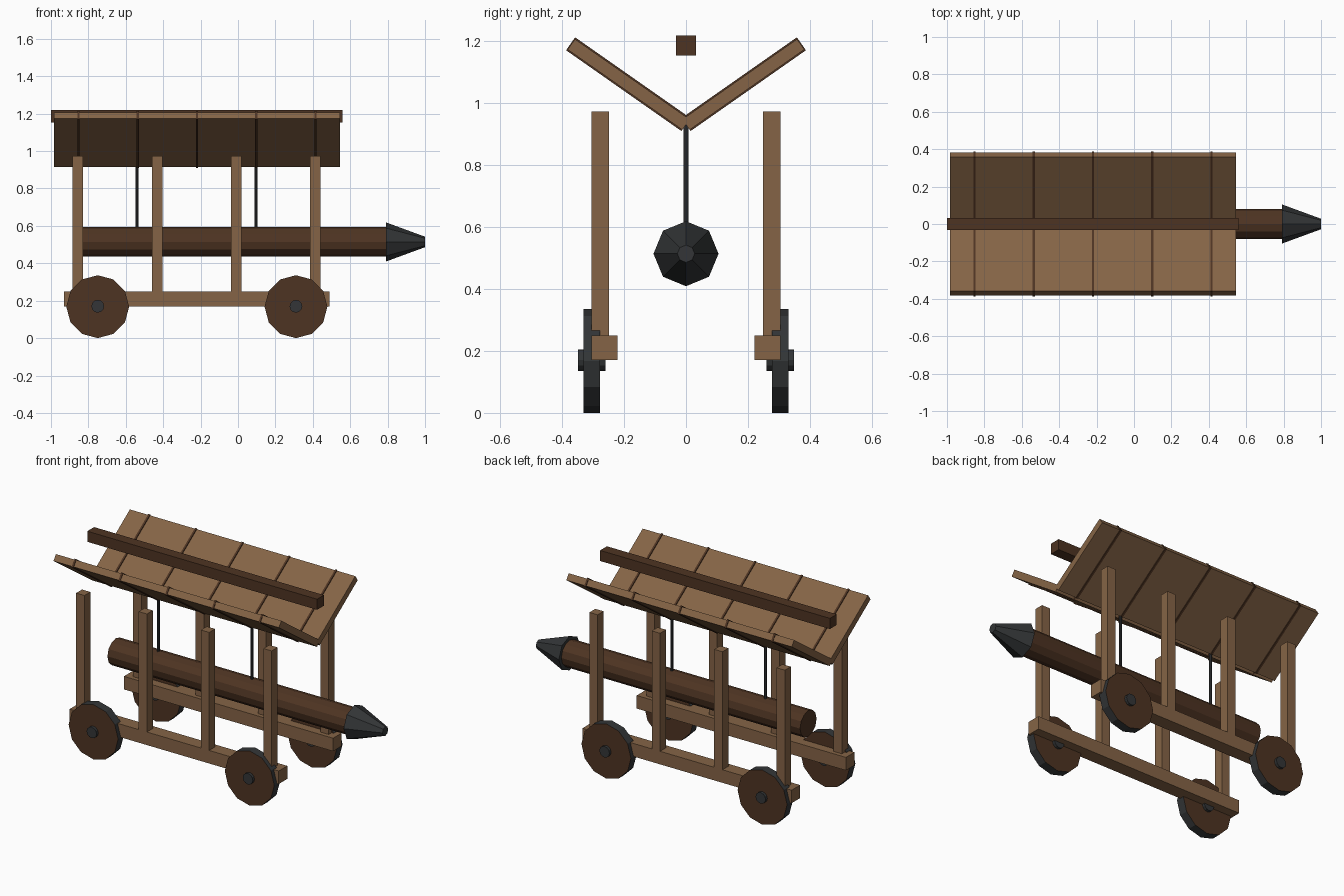
import bpy, bmesh, math
from mathutils import Matrix, Vector

if "Cube" in bpy.data.objects:
    bpy.data.objects.remove(bpy.data.objects["Cube"])


def material(name, rgb):
    m = bpy.data.materials.new(name)
    m.diffuse_color = (*rgb, 1)
    m.use_nodes = True
    m.node_tree.nodes["Principled BSDF"].inputs["Base Color"].default_value = m.diffuse_color
    return m


LIGHT = material("light_wood", (0.235, 0.127, 0.061))
DARK = material("dark_wood", (0.076, 0.034, 0.016))
IRON = material("dark_iron", (0.033, 0.036, 0.038))


def finish(name, bm, *mats):
    me = bpy.data.meshes.new(name)
    bm.to_mesh(me)
    bm.free()
    for m in mats:
        me.materials.append(m)
    ob = bpy.data.objects.new(name, me)
    bpy.context.collection.objects.link(ob)
    return ob


def box(name, lo, hi, mat, turn=Matrix()):
    lo, hi = Vector(lo), Vector(hi)
    bm = bmesh.new()
    mx = turn @ Matrix.Translation((lo + hi) / 2) @ Matrix.Diagonal((*(hi - lo), 1))
    bmesh.ops.create_cube(bm, size=1, matrix=mx)
    return finish(name, bm, mat)


def rod(name, centre, axis, length, r1, r2, sides, *mats):
    turn = {"X": Matrix.Rotation(math.pi / 2, 4, "Y"),
            "Y": Matrix.Rotation(math.pi / 2, 4, "X"),
            "Z": Matrix()}[axis]
    bm = bmesh.new()
    bmesh.ops.create_cone(bm, cap_ends=True, segments=sides, radius1=r1, radius2=r2,
                          depth=length, matrix=Matrix.Translation(centre) @ turn)
    # with a second material, the sides differ from the end caps
    if len(mats) > 1:
        for f in bm.faces:
            f.material_index = 1 if len(f.verts) == 4 else 0
    return finish(name, bm, *mats)


# swinging log with iron head, hung on two chains
rod("ram_log", (-0.02, 0, 0.515), "X", 1.62, 0.08, 0.08, 12, DARK)
rod("ram_head", (0.895, 0, 0.514), "X", 0.21, 0.105, 0.028, 8, IRON)
for x in (-0.54, 0.096):
    rod("hanging_rod", (x, 0, 0.745), "Z", 0.37, 0.008, 0.008, 8, IRON)

# ridge beam
box("ridge_beam", (-1.0, -0.033, 1.154), (0.56, 0.033, 1.219), DARK)

for s in (-1, 1):
    # side frame: rail and four posts
    def span(a, b):
        return sorted((s * a, s * b))
    y0, y1 = span(0.222, 0.305)
    box("rail", (-0.93, y0, 0.17), (0.49, y1, 0.25), LIGHT)
    y0, y1 = span(0.248, 0.305)
    for x in (-0.857, -0.433, -0.01, 0.414):
        box("post", (x - 0.028, y0, 0.2), (x + 0.028, y1, 0.974), LIGHT)

    # wheels with iron rims and hubs
    for x in (-0.75, 0.31):
        rod("wheel", (x, s * 0.304, 0.168), "Y", 0.054, 0.168, 0.168, 12, DARK, IRON)
        rod("hub", (x, s * 0.304, 0.17), "Y", 0.088, 0.034, 0.034, 12, IRON)

    # sloping roof panel with plank battens
    turn = Matrix.Translation((0, 0, 0.931)) @ Matrix.Rotation(s * math.radians(35), 4, "X")
    y0, y1 = span(0, 0.452)
    box("roof_panel", (-0.985, y0, -0.0205), (0.545, y1, 0.0205), LIGHT, turn)
    y0, y1 = span(0, 0.455)
    for i in range(5):
        x = -0.853 + 0.317 * i
        box("roof_batten", (x - 0.006, y0, -0.0255), (x + 0.006, y1, 0.0255), DARK, turn)
